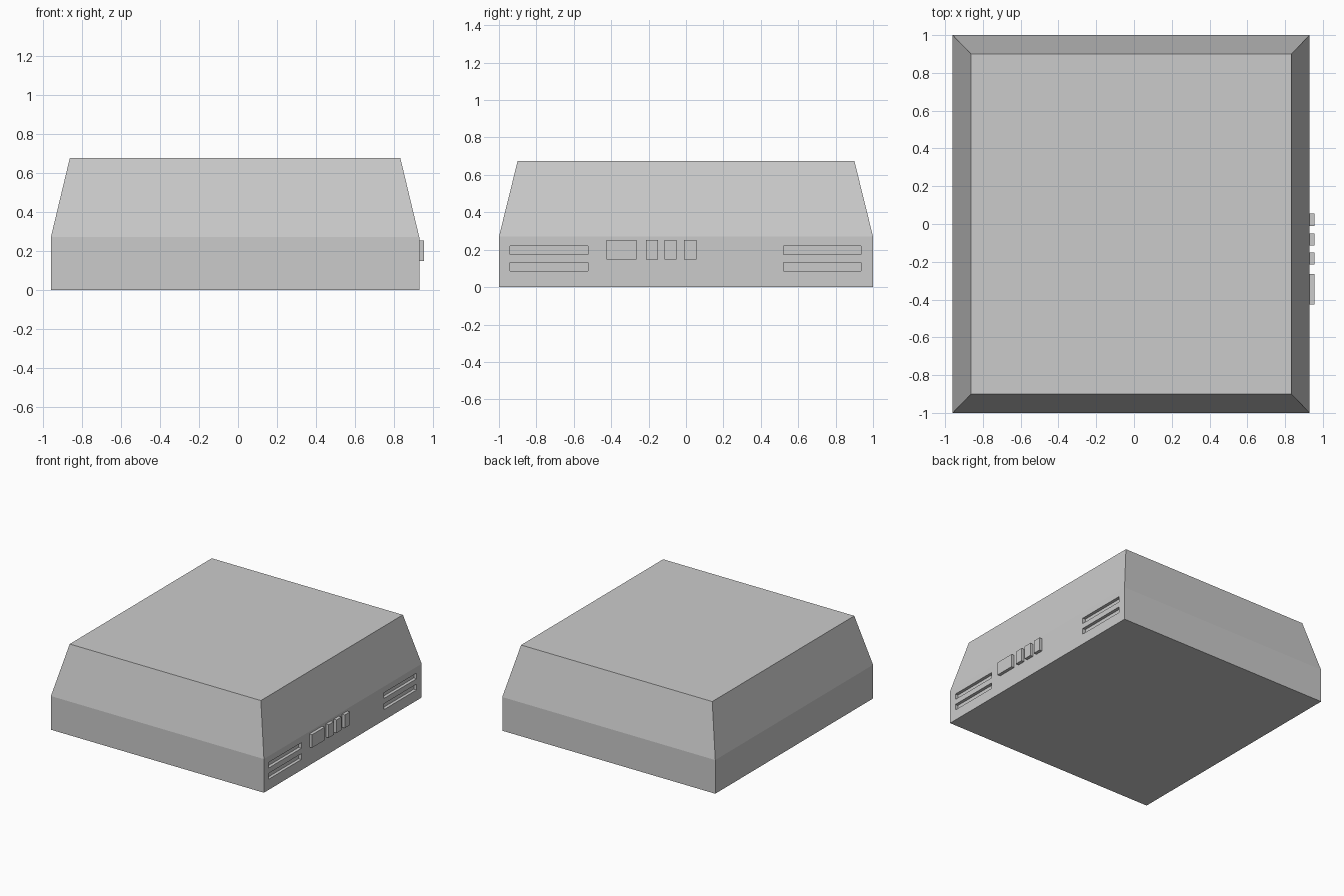
import bpy, bmesh

if "Cube" in bpy.data.objects:
    bpy.data.objects.remove(bpy.data.objects["Cube"])

X0, X1 = -0.96, 0.93      # body sides; the buttons stick out past X1
PROUD = 0.025             # button height and slot depth


def finish(name, bm):
    bmesh.ops.recalc_face_normals(bm, faces=bm.faces)
    me = bpy.data.meshes.new(name)
    bm.to_mesh(me)
    bm.free()
    ob = bpy.data.objects.new(name, me)
    bpy.context.collection.objects.link(ob)
    return ob


def add_box(bm, x, y, z):
    verts = bmesh.ops.create_cube(bm, size=1)["verts"]
    for v in verts:
        v.co = [r[0] if c < 0 else r[1] for c, r in zip(v.co, (x, y, z))]


# Casing: straight lower walls, then sloped walls up to a flat top
bm = bmesh.new()
rings = []
for inset, z in ((0, 0), (0, 0.27), (0.097, 0.675)):
    a, b, c = X0 + inset, X1 - inset, 1 - inset * 1.03
    rings.append([bm.verts.new((x, y, z))
                  for x, y in ((a, -c), (b, -c), (b, c), (a, c))])
for lo, hi in zip(rings, rings[1:]):
    for i in range(4):
        j = (i + 1) % 4
        bm.faces.new((lo[i], lo[j], hi[j], hi[i]))
bm.faces.new(rings[0][::-1])
bm.faces.new(rings[-1])
casing = finish("casing", bm)

# Vent slots: two stacked recesses near each end of the right side
bm = bmesh.new()
for y in ((-0.94, -0.525), (0.52, 0.935)):
    for z in ((0.085, 0.132), (0.175, 0.22)):
        add_box(bm, (X1 - PROUD, X1 + 0.05), y, z)
cutter = finish("vent_cutter", bm)
cutter.hide_render = True
cutter.display_type = 'WIRE'
cut = casing.modifiers.new("vents", 'BOOLEAN')
cut.operation = 'DIFFERENCE'
cut.solver = 'EXACT'
cut.object = cutter

# Buttons: one wide and three narrow
buttons = (("wide_button", -0.425, -0.265), ("button_1", -0.215, -0.15),
           ("button_2", -0.115, -0.05), ("button_3", -0.01, 0.055))
for name, y0, y1 in buttons:
    bm = bmesh.new()
    add_box(bm, (X1 - 0.005, X1 + PROUD), (y0, y1), (0.147, 0.252))
    finish(name, bm)
